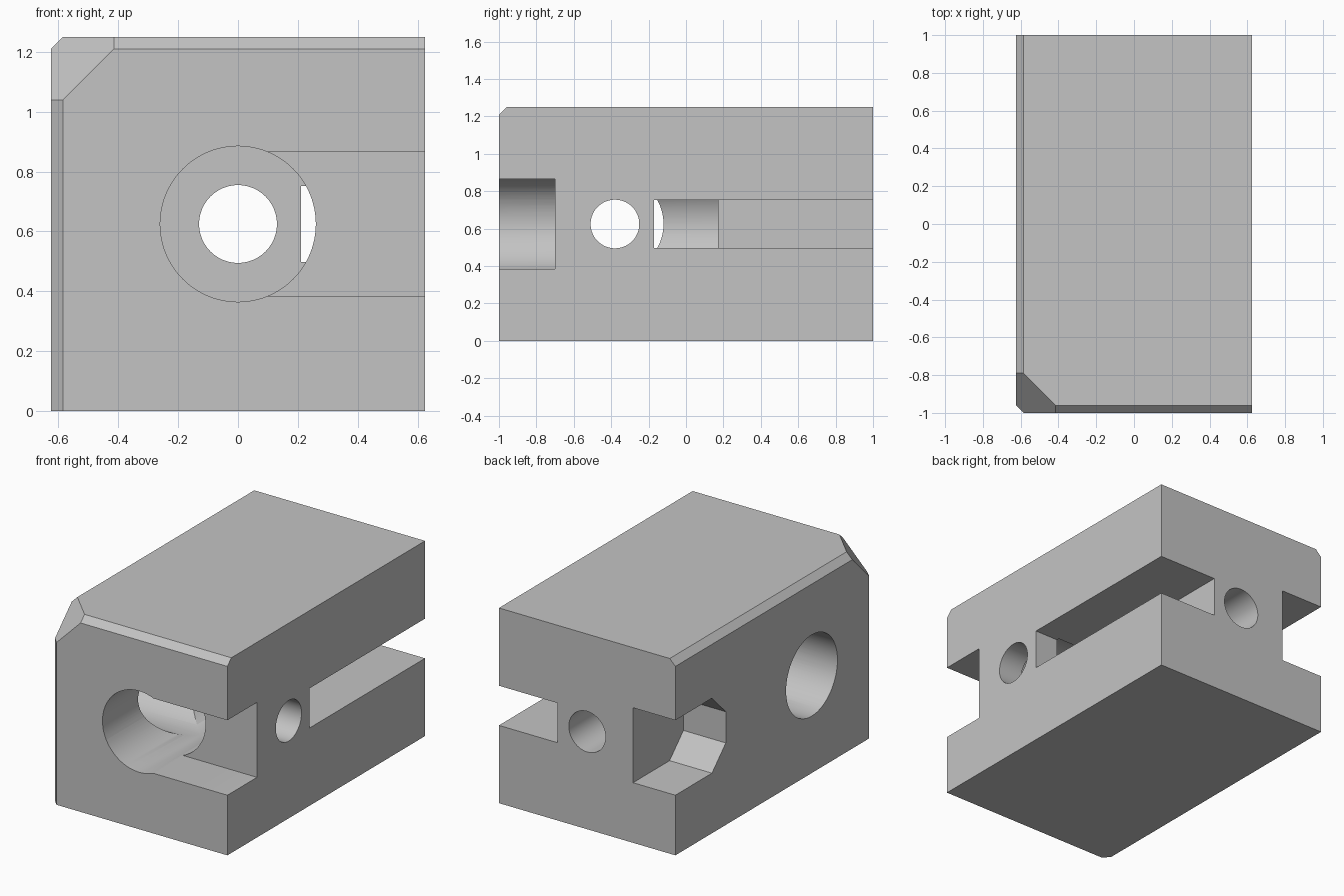
import bpy, bmesh, math
from mathutils import Matrix, Vector

old = bpy.data.objects.get("Cube")
if old:
    bpy.data.objects.remove(old, do_unlink=True)

W, H = 0.625, 1.25          # half width, height
MID = H / 2                 # height of every bore axis
SIDE_Y = -0.38              # position of the cross bore along the block

grey = bpy.data.materials.new("Plain grey")
grey.use_nodes = True
colour = (0.55, 0.55, 0.55, 1)
grey.diffuse_color = colour
grey.node_tree.nodes["Principled BSDF"].inputs["Base Color"].default_value = colour


def make_object(name, bm):
    bmesh.ops.recalc_face_normals(bm, faces=bm.faces)
    mesh = bpy.data.meshes.new(name)
    bm.to_mesh(mesh)
    bm.free()
    mesh.materials.append(grey)
    obj = bpy.data.objects.new(name, mesh)
    bpy.context.collection.objects.link(obj)
    return obj


def box(name, lo, hi):
    lo, hi = Vector(lo), Vector(hi)
    bm = bmesh.new()
    bmesh.ops.create_cube(bm, size=1)
    scale = Matrix.Diagonal(hi - lo)
    for v in bm.verts:
        v.co = (lo + hi) / 2 + scale @ v.co
    return make_object(name, bm)


def bore(name, axis, start, end, radius):
    """Cylinder along x or y, running from start to end."""
    bm = bmesh.new()
    bmesh.ops.create_cone(bm, cap_ends=True, segments=96, radius1=radius,
                          radius2=radius, depth=end - start)
    middle = (start + end) / 2
    if axis == "x":
        turn = Matrix.Rotation(math.pi / 2, 4, "Y")
        move = Matrix.Translation((middle, SIDE_Y, MID))
    else:
        turn = Matrix.Rotation(math.pi / 2, 4, "X")
        move = Matrix.Translation((0, middle, MID))
    bmesh.ops.transform(bm, matrix=move @ turn, verts=bm.verts)
    return make_object(name, bm)


def nut_pocket(name):
    """Slot open to the back with an eight-sided inner end."""
    r, s, cy = 0.24, 0.1, 0.73
    half = [(1.1, r), (cy - s, r), (cy - r, s)]
    outline = half + [(y, -z) for y, z in reversed(half)]
    bm = bmesh.new()
    face = bm.faces.new([bm.verts.new((-W - 0.1, y, MID + z)) for y, z in outline])
    out = bmesh.ops.extrude_face_region(bm, geom=[face], use_keep_orig=True)
    moved = [g for g in out["geom"] if isinstance(g, bmesh.types.BMVert)]
    bmesh.ops.translate(bm, vec=(0.4, 0, 0), verts=moved)
    return make_object(name, bm)


def chamfer(bm, normal, distance):
    """Slice the top front left corner region along a plane."""
    corner = Vector((-W, -1, H))
    n = Vector(normal)
    point = corner - n * distance / n.length_squared
    cut = bmesh.ops.bisect_plane(bm, geom=bm.verts[:] + bm.edges[:] + bm.faces[:],
                                 plane_co=point, plane_no=n, clear_outer=True)
    edges = [g for g in cut["geom_cut"] if isinstance(g, bmesh.types.BMEdge)]
    bmesh.ops.holes_fill(bm, edges=edges, sides=0)


# Block with three narrow edge chamfers and one large corner chamfer
bm = bmesh.new()
bmesh.ops.create_cube(bm, size=1)
for v in bm.verts:
    v.co = (v.co.x * 2 * W, v.co.y * 2, v.co.z * H + MID)
for direction in ((-1, -1, 0), (-1, 0, 1), (0, -1, 1)):
    chamfer(bm, direction, 0.04)
chamfer(bm, (-1, -1, 1), 0.25)
block = make_object("clamp_block", bm)

# Bores, slots and pocket
cutters = [
    bore("front_counterbore", "y", -1.1, 0.17, 0.26),
    bore("long_through_hole", "y", -1.2, 1.1, 0.13),
    bore("side_counterbore", "x", -W - 0.1, 0.46, 0.26),
    bore("cross_through_hole", "x", -W - 0.2, W + 0.1, 0.13),
    box("front_slot", (0, -1.15, MID - 0.24), (W + 0.1, -0.7, MID + 0.24)),
    box("rear_slot", (0.21, -0.17, MID - 0.127), (W + 0.1, 1.1, MID + 0.127)),
    nut_pocket("nut_pocket"),
]
for cutter in cutters:
    mod = block.modifiers.new(cutter.name, "BOOLEAN")
    mod.operation, mod.solver, mod.object = "DIFFERENCE", "EXACT", cutter
    cutter.hide_render = True

# Bake the cuts and drop the helpers
bpy.context.view_layer.update()
graph = bpy.context.evaluated_depsgraph_get()
block.data = bpy.data.meshes.new_from_object(block.evaluated_get(graph))
block.modifiers.clear()
for cutter in cutters:
    bpy.data.objects.remove(cutter, do_unlink=True)
block.data.materials.clear()
block.data.materials.append(grey)
for poly in block.data.polygons:
    poly.material_index = 0

bpy.ops.object.select_all(action="DESELECT")
block.select_set(True)
bpy.context.view_layer.objects.active = block
bpy.ops.object.shade_smooth_by_angle(angle=math.radians(25))
